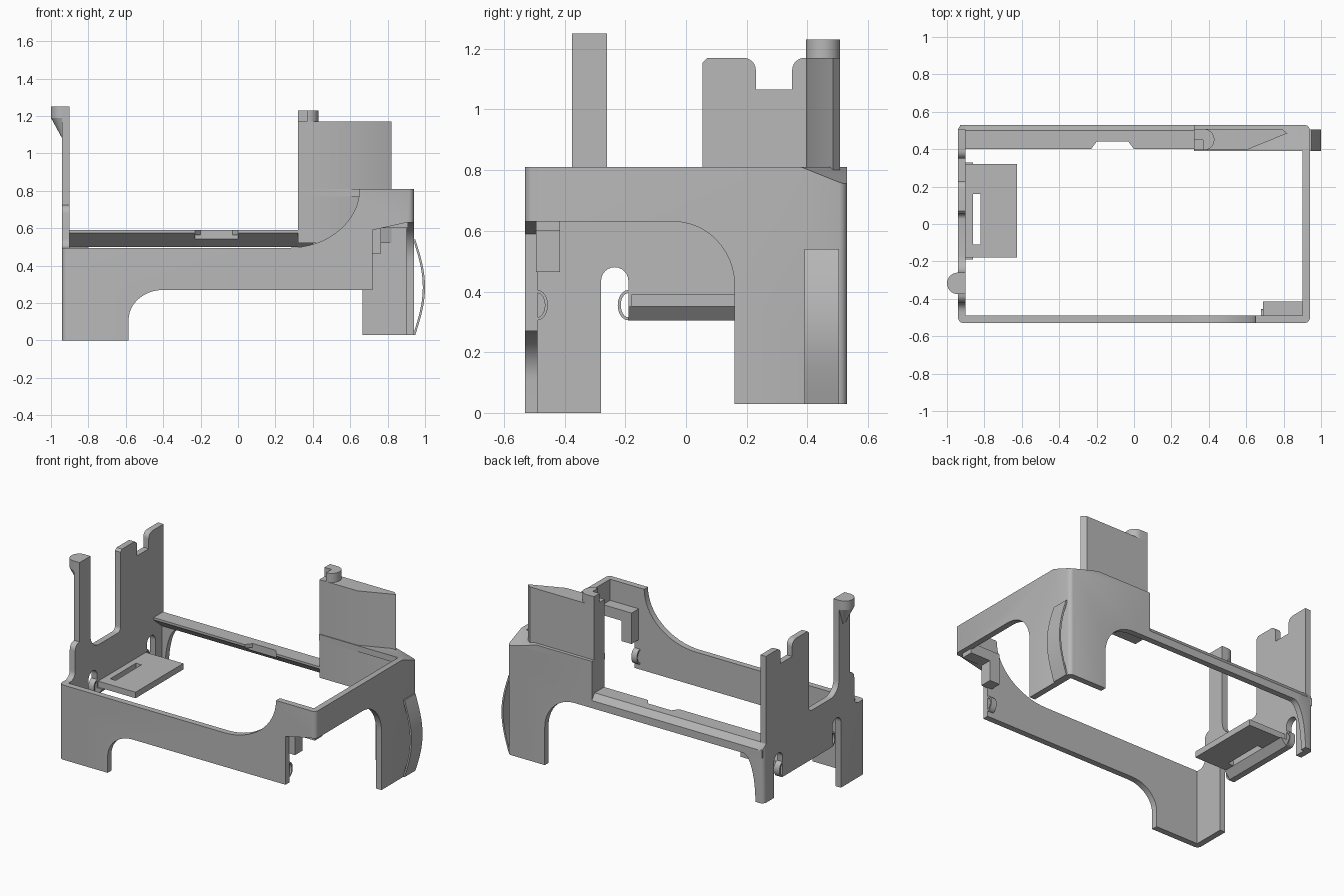
import bpy
import bmesh
from math import sin, cos, pi, radians
from mathutils import Vector

if "Cube" in bpy.data.objects:
    bpy.data.objects.remove(bpy.data.objects["Cube"])

GREY = (0.48, 0.48, 0.48, 1)
mat = bpy.data.materials.new("plain grey")
mat.use_nodes = True
mat.diffuse_color = GREY
mat.node_tree.nodes["Principled BSDF"].inputs["Base Color"].default_value = GREY

HX, HY, T = 0.94, 0.53, 0.04      # half sizes of the frame, wall thickness
parts = []


def arc(cx, cy, rx, ry, a0, a1, n=12):
    """Points on an ellipse arc, angles in degrees."""
    angles = [radians(a0 + (a1 - a0) * i / n) for i in range(n + 1)]
    return [(cx + rx * cos(a), cy + ry * sin(a)) for a in angles]


def prism(name, pts, axis, lo, hi):
    """Extrude an outline along one axis."""
    place = {"x": lambda p, d: (d, p[0], p[1]),
             "y": lambda p, d: (p[0], d, p[1]),
             "z": lambda p, d: (p[0], p[1], d)}[axis]
    bm = bmesh.new()
    a = [bm.verts.new(place(p, lo)) for p in pts]
    b = [bm.verts.new(place(p, hi)) for p in pts]
    bm.faces.new(a)
    bm.faces.new(b[::-1])
    for i in range(len(pts)):
        j = (i + 1) % len(pts)
        bm.faces.new((a[i], b[i], b[j], a[j]))
    bmesh.ops.recalc_face_normals(bm, faces=bm.faces)
    mesh = bpy.data.meshes.new(name)
    bm.to_mesh(mesh)
    bm.free()
    obj = bpy.data.objects.new(name, mesh)
    bpy.context.collection.objects.link(obj)
    mesh.materials.append(mat)
    parts.append(obj)
    return obj


def rect(x0, y0, x1, y1):
    return [(x0, y0), (x1, y0), (x1, y1), (x0, y1)]


def trim(obj, co, no):
    """Slice off everything on the normal side of a plane and cap it."""
    bm = bmesh.new()
    bm.from_mesh(obj.data)
    bmesh.ops.bisect_plane(bm, geom=bm.verts[:] + bm.edges[:] + bm.faces[:],
                           plane_co=co, plane_no=no, clear_outer=True)
    edges = [e for e in bm.edges if e.is_boundary]
    if edges:
        bmesh.ops.holes_fill(bm, edges=edges, sides=0)
    bmesh.ops.recalc_face_normals(bm, faces=bm.faces)
    bm.to_mesh(obj.data)
    bm.free()


def round_corners(obj, r=0.03):
    """Round the vertical outer corners of the frame."""
    for sx in (-1, 1):
        for sy in (-1, 1):
            for deg in (22.5, 45, 67.5):
                no = Vector((sx * cos(radians(deg)), sy * sin(radians(deg)), 0))
                trim(obj, Vector((sx * (HX - r), sy * (HY - r), 0)) + no * r, no)


# Front wall with leg and swept top edge
front = prism("front_wall",
              [(-HX, 0), (-0.585, 0)] + arc(-0.40, 0.11, 0.185, 0.16, 180, 90)
              + [(0.72, 0.27), (0.72, 0.59), (0.90, 0.63), (HX, 0.63), (HX, 0.81), (0.65, 0.81)]
              + arc(0.27, 0.81, 0.38, 0.315, 0, -90, 16) + [(-HX, 0.495)],
              "y", -HY, -HY + T)

# Wall on the +x side with arched opening
side = prism("left_wall",
             [(-HY, 0.63)] + arc(-0.04, 0.42, 0.20, 0.21, 90, 0)
             + [(0.16, 0.03), (HY, 0.03), (HY, 0.81), (-HY, 0.81)],
             "x", HX - T, HX)

# Wall on the -x side: legs, two slots, prong and notched tower
tall = prism("right_wall",
             [(-HY, 0), (-0.28, 0)] + arc(-0.235, 0.435, 0.045, 0.045, 180, 0)
             + [(-0.19, 0.305), (0.33, 0.305)] + arc(0.375, 0.435, 0.045, 0.045, 180, 0)
             + [(0.42, 0.2), (HY, 0.2), (HY, 0.55), (0.505, 0.59), (0.505, 1.17)]
             + arc(0.39, 1.13, 0.04, 0.04, 90, 180, 6) + [(0.35, 1.065), (0.23, 1.065)]
             + arc(0.19, 1.13, 0.04, 0.04, 0, 90, 6) + [(0.07, 1.17), (0.055, 1.155)]
             + arc(0.025, 0.66, 0.03, 0.03, 0, -90, 6)
             + arc(-0.17, 0.72, 0.09, 0.09, -90, -180, 6)
             + [(-0.26, 1.25), (-0.375, 1.25)] + arc(-0.375, 0.68, 0.045, 0.045, 90, 180, 6)
             + arc(-0.47, 0.545, 0.05, 0.05, 0, -90, 6) + [(-HY, 0.495)],
             "x", -HX, -HX + T)

# Back rail with sloped underside and chamfered outer edge
def rail(name, inner, x0, x1):
    under = 0.575 if inner < 0.42 else 0.542
    prism(name, [(inner, under), (inner, 0.59), (0.50, 0.59), (HY, 0.55), (HY, 0.50), (0.49, 0.50)],
          "x", x0, x1)


rail("back_rail_right", 0.40, -HX + 0.01, -0.23)
rail("back_rail_middle", 0.44, -0.23, 0.0)
rail("back_rail_left", 0.40, 0.0, 0.40)
for name, x0, x1 in (("notch_ramp_right", -0.23, -0.20), ("notch_ramp_left", 0.0, -0.03)):
    prism(name, [(x0, 0.40), (x1, 0.44), (x0, 0.44)], "z", 0.565, 0.59)

# Back corner: leg, upper wall and lid
back = prism("back_wall",
             [(0.665, 0.03), (HX, 0.03), (HX, 0.81), (0.32, 0.81), (0.32, 0.50)]
             + arc(0.445, 0.28, 0.22, 0.22, 90, 0), "y", HY - T, HY)
lid = prism("corner_lid", rect(0.32, 0.39, HX, HY), "z", 0.77, 0.81)
foot = prism("back_right_foot",
             [(-HX, 0.2), (-0.88, 0.2)] + arc(-0.79, 0.2, 0.09, 0.30, 180, 90)
             + [(-0.79, 0.55), (-HX, 0.55)], "y", HY - T, HY)

for wall in (front, side, tall, back, lid, foot):
    round_corners(wall)
# Sloped cut across the upper back corner
p, q, s = Vector((HX, 0.38, 0.81)), Vector((HX, HY, 0.75)), Vector((0.72, HY, 0.81))
cut = (q - p).cross(s - p)
cut = cut if cut.z > 0 else -cut
for wall in (side, back, lid):
    trim(wall, p, cut)

# Back tower
prism("back_tower", [(0.32, 0.395), (0.60, 0.395), (0.82, 0.485), (0.79, 0.508), (0.32, 0.508)],
      "z", 0.52, 1.17)

# Half-round caps with a corner notch
prism("tower_cap", [(0.32, 0.45), (0.37, 0.45), (0.37, 0.395)]
      + arc(0.375, 0.4515, 0.055, 0.0565, -90, 90) + [(0.32, 0.508)], "z", 1.17, 1.23)
prism("prong_cap", [(-0.93, -0.26)] + arc(-0.943, -0.3175, 0.057, 0.0575, 90, 270)
      + [(-0.93, -0.375)], "z", 1.19, 1.25)
gusset = prism("prong_gusset", [(-0.93, -0.26)]
               + arc(-0.943, -0.3175, 0.057, 0.0575, 90, 270) + [(-0.93, -0.375)],
               "z", 1.08, 1.19)
for v in gusset.data.vertices:
    if v.co.z < 1.1:
        v.co.x = max(v.co.x, -HX)
        v.co.y = -0.3175 + (v.co.y + 0.3175) * 0.3

# Slotted shelf, built as one outline wrapped around the slot
prism("shelf", rect(-0.91, -0.18, -0.86, 0.32), "z", 0.35, 0.39)
prism("shelf_outer", rect(-0.82, -0.18, -0.625, 0.32), "z", 0.35, 0.39)
prism("shelf_front_end", rect(-0.86, -0.18, -0.82, -0.11), "z", 0.35, 0.39)
prism("shelf_back_end", rect(-0.86, 0.16, -0.82, 0.32), "z", 0.35, 0.39)
prism("shelf_brace", [(-0.90, 0.305), (-0.86, 0.35), (-0.90, 0.35)], "y", -0.19, 0.33)


# Spring loops
def loop(name, y, a0, a1, x0, x1):
    prism(name, arc(y, 0.355, 0.035, 0.05, a0, a1) + arc(y, 0.355, 0.025, 0.04, a1, a0), "x", x0, x1)


loop("shelf_front_loop", -0.19, 90, 270, -HX, -0.90)
loop("shelf_back_loop", 0.33, -90, 90, -HX, -0.90)
loop("front_wall_loop", -0.49, -90, 90, 0.68, 0.72)

# Bracket inside the front corner
prism("bracket", [(0.69, 0.465), (0.765, 0.465), (0.765, 0.60), (0.91, 0.60), (0.91, 0.67), (0.69, 0.67)],
      "y", -0.495, -0.415)

# Bowed grip strip on the +x wall
steps = [i / 20 for i in range(21)]
bow = [(HX + 0.008 + 0.052 * sin(pi * t), 0.03 + 0.51 * t) for t in steps]
prism("bowed_strip", bow + [(x - 0.012, z) for x, z in reversed(bow)], "y", 0.39, 0.505)

# Smooth the curves, keep hard edges
bpy.ops.object.select_all(action="DESELECT")
for obj in parts:
    obj.select_set(True)
bpy.context.view_layer.objects.active = parts[0]
bpy.ops.object.shade_smooth_by_angle(angle=radians(30))
